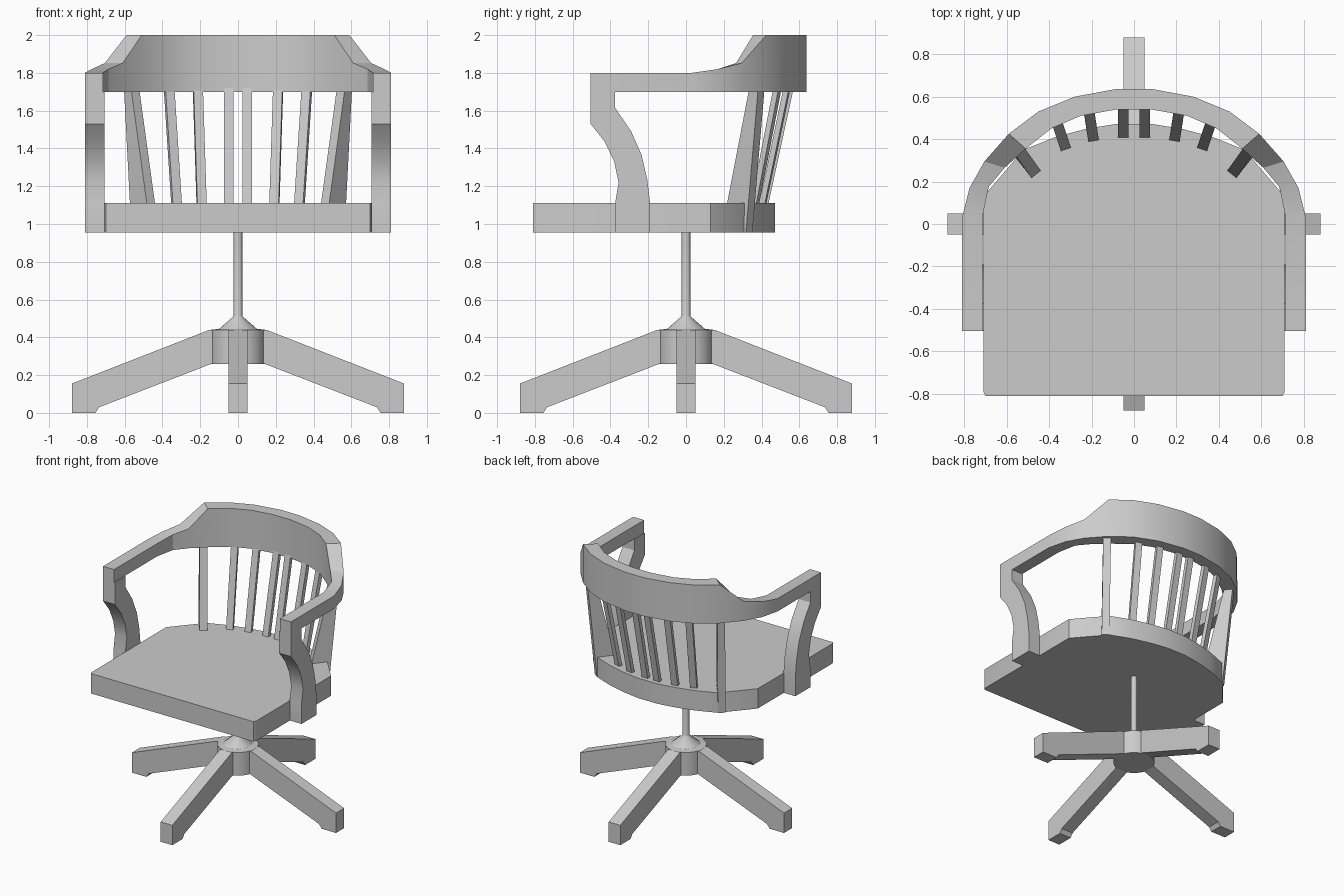
import bpy
import bmesh
import math
from mathutils import Vector, Matrix

cube = bpy.data.objects.get("Cube")
if cube:
    bpy.data.objects.remove(cube, do_unlink=True)

grey = bpy.data.materials.new("light_grey")
grey.use_nodes = True
grey.diffuse_color = (0.6, 0.6, 0.6, 1)
grey.node_tree.nodes["Principled BSDF"].inputs["Base Color"].default_value = (0.6, 0.6, 0.6, 1)


def finish(name, bm, smooth=True):
    bmesh.ops.recalc_face_normals(bm, faces=bm.faces)
    mesh = bpy.data.meshes.new(name)
    bm.to_mesh(mesh)
    bm.free()
    mesh.materials.append(grey)
    obj = bpy.data.objects.new(name, mesh)
    bpy.context.collection.objects.link(obj)
    if smooth:
        bpy.ops.object.select_all(action="DESELECT")
        obj.select_set(True)
        bpy.context.view_layer.objects.active = obj
        bpy.ops.object.shade_smooth_by_angle(angle=math.radians(28))
    return obj


def loft(name, rings, smooth=True):
    """Skin matching rings of points and cap both ends."""
    bm = bmesh.new()
    loops = [[bm.verts.new(p) for p in ring] for ring in rings]
    n = len(loops[0])
    for a, b in zip(loops, loops[1:]):
        for i in range(n):
            j = (i + 1) % n
            bm.faces.new((a[i], a[j], b[j], b[i]))
    bm.faces.new(loops[0])
    bm.faces.new(loops[-1][::-1])
    return finish(name, bm, smooth)


# Four sloping feet around the hub
foot = [(0.12, 0.435), (0.15, 0.44), (0.88, 0.155), (0.88, 0),
        (0.755, 0), (0.735, 0.03), (0.14, 0.26), (0.12, 0.265)]
for k, side in enumerate(("left", "back", "right", "front")):
    turn = Matrix.Rotation(k * math.pi / 2, 3, "Z")
    loft(side + "_foot", [[turn @ Vector((x, y, z)) for x, z in foot]
                          for y in (-0.05, 0.05)], False)

# Hub, cone and swivel column, turned from one profile
turned = [(0.145, 0.26), (0.145, 0.44), (0.1, 0.445), (0.025, 0.51), (0.023, 0.515), (0.023, 0.97)]
loft("hub_and_column", [[(r * math.cos(a * math.tau / 32), r * math.sin(a * math.tau / 32), z)
                         for a in range(32)] for r, z in turned])

# Seat slab with a rounded back
half = [(0.70, -0.81), (0.71, -0.79), (0.71, 0.13), (0.52, 0.35),
        (0.37, 0.41), (0.22, 0.45), (0.08, 0.472)]
outline = half + [(-x, y) for x, y in reversed(half)]
loft("seat", [[(x, y, z) for x, y in outline] for z in (0.955, 1.11)])

# Bent arm and back rail: outer x, y, inner x, y, top height
stations = [(0.81, -0.505, 0.715, -0.505, 1.8), (0.81, 0.03, 0.715, 0.03, 1.8),
            (0.775, 0.17, 0.685, 0.175, 1.82), (0.705, 0.295, 0.61, 0.265, 1.852),
            (0.59, 0.425, 0.51, 0.355, 2), (0.45, 0.53, 0.39, 0.45, 2),
            (0.28, 0.60, 0.25, 0.51, 2), (0.08, 0.637, 0.08, 0.54, 2)]
stations += [(-a, b, -c, d, t) for a, b, c, d, t in reversed(stations)]
loft("arm_and_back_rail", [[(a, b, 1.7), (a, b, t), (c, d, t), (c, d, 1.7)]
                           for a, b, c, d, t in stations])

# Curved arm supports
support = [(-0.505, 1.7), (-0.505, 1.53), (-0.43, 1.435), (-0.38, 1.33), (-0.357, 1.22),
           (-0.375, 1.11), (-0.375, 0.955), (-0.19, 0.955), (-0.19, 1.11), (-0.205, 1.235),
           (-0.235, 1.365), (-0.29, 1.49), (-0.375, 1.615), (-0.375, 1.7)]
for side, s in (("left", 1), ("right", -1)):
    loft(side + "_arm_support", [[(s * x, y, z) for y, z in support] for x in (0.708, 0.81)])


def slat(name, s, low, high, facing, width, depths, bottom):
    """Leaning bar given by its inner face centres and outward direction."""
    out = Vector((s * facing[0], facing[1], 0)).normalized()
    across = Vector((-out.y, out.x, 0)) * width / 2
    rings = []
    for (x, y), z, d in zip((low, high), (bottom, 1.72), depths):
        c = Vector((s * x, y, z))
        rings.append([c - across, c + across, c + across + out * d, c - across + out * d])
    loft(name, rings, False)


# Back slats, mirrored; the outer pair is deeper and runs down the seat edge
for side, s in (("left", 1), ("right", -1)):
    slat(side + "_inner_slat", s, (0.05, 0.405), (0.05, 0.54), (0, 1), 0.05, (0.03, 0.03), 1.1)
    slat(side + "_middle_slat", s, (0.19, 0.39), (0.21, 0.52), (0.17, 1), 0.05, (0.03, 0.03), 1.1)
    slat(side + "_side_slat", s, (0.32, 0.35), (0.36, 0.47), (0.34, 1), 0.05, (0.03, 0.03), 1.1)
    slat(side + "_outer_slat", s, (0.44, 0.205), (0.545, 0.352), (0.62, 0.78), 0.055,
         (0.165, 0.06), 0.955)
